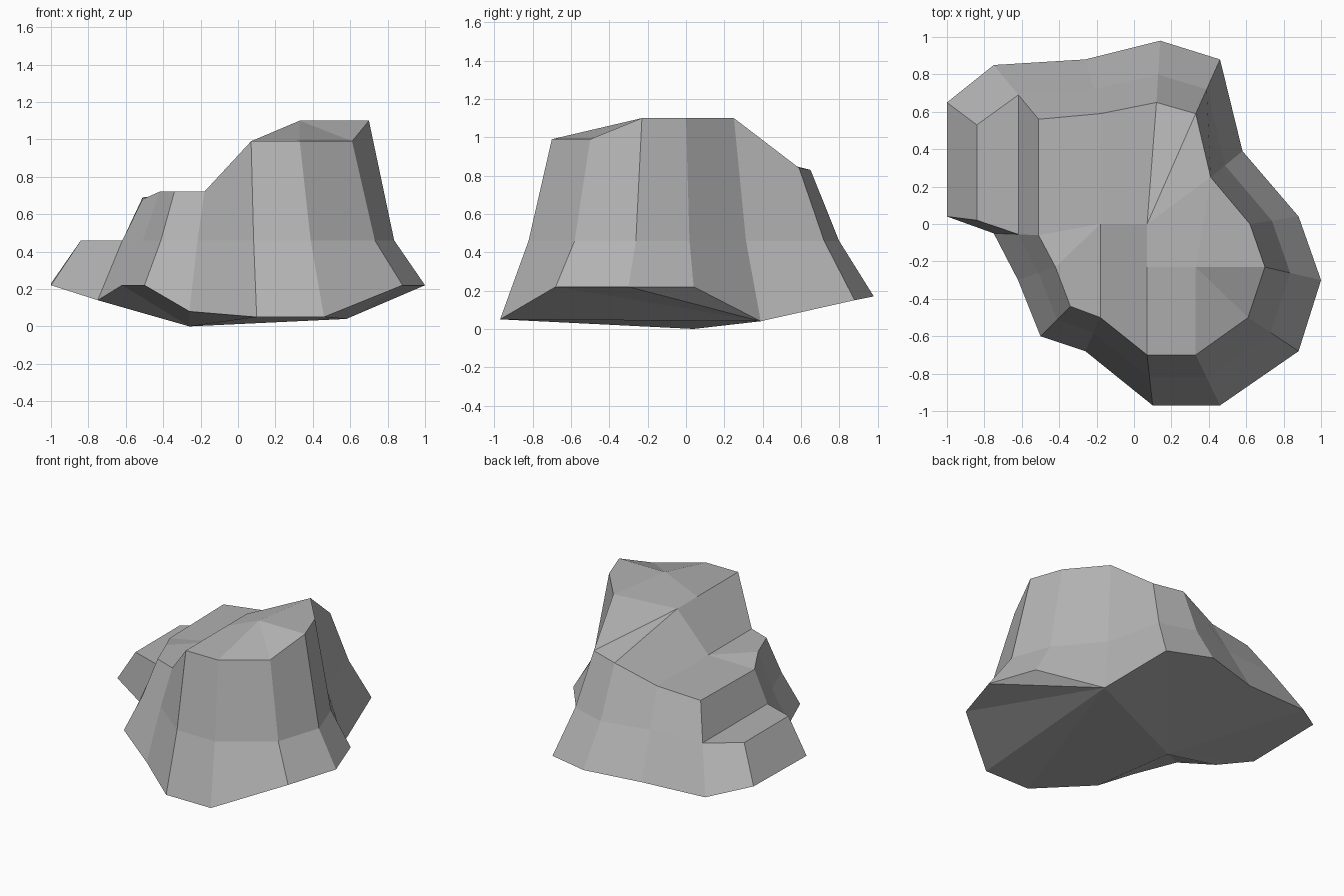
import bpy
import bmesh
from mathutils import Vector

default_cube = bpy.data.objects.get("Cube")
if default_cube:
    bpy.data.objects.remove(default_cube, do_unlink=True)


def make_material(name, colour):
    material = bpy.data.materials.new(name)
    material.use_nodes = True
    material.diffuse_color = colour
    shader = material.node_tree.nodes["Principled BSDF"]
    shader.inputs["Base Color"].default_value = colour
    shader.inputs["Roughness"].default_value = 1
    return material


# Facet line height and how far it sits from foot to rim
WAIST = .46
BLEND = .55

# Side ridges, clockwise from the back of the ledge: foot point, rim point
RIDGES = {
    "ledge_back": ((-.75, .85, .16), (-.51, .56, .69)),
    "back": ((-.26, .88, .15), (-.18, .59, .72)),
    "back_tip": ((.14, .98, .17), (.12, .65, .83)),
    "back_corner": ((.46, .88, .15), (.33, .59, .84)),
    "notch": ((.58, .39, .04), (.41, .25, 1.1)),
    "left_back": ((.88, .04, .22), (.62, 0, 1.1)),
    "left_tip": ((1, -.3, .22), (.7, -.23, 1.1)),
    "left_front": ((.88, -.68, .22), (.61, -.5, .99)),
    "front_left": ((.46, -.97, .05), (.33, -.7, .99)),
    "front_right": ((.1, -.97, .05), (.07, -.7, .99)),
    "shoulder": ((-.26, -.68, .08), (-.18, -.5, .72)),
    "right_corner": ((-.5, -.6, .22), (-.34, -.44, .72)),
    "right_side": ((-.62, -.3, .22), (-.42, -.23, .72)),
    "ledge_front": ((-.75, -.05, .14), (-.51, -.06, .68)),
}

# The low ledge stops at the waist: foot point, waist point
LEDGE = {
    "ledge_tip_front": ((-1, .04, .22), (-.84, .02, WAIST)),
    "ledge_tip_back": ((-1, .65, .23), (-.84, .53, WAIST)),
}

# Points inside the upper surface and under the rock
INNER = {
    "saddle": (-.18, 0, .72),
    "slope_back": (.07, 0, .99),
    "slope_front": (.07, -.23, .99),
    "peak": (.33, -.23, 1.1),
    "underside": (-.26, .04, 0),
}

# Upper facets, each named by its corner points
TOP_FACETS = (
    "saddle back ledge_back ledge_front",
    "saddle ledge_front right_side",
    "saddle right_side right_corner shoulder",
    "saddle shoulder front_right slope_front slope_back",
    "saddle slope_back back_tip back",
    "slope_back back_corner back_tip",
    "slope_back notch back_corner",
    "slope_back slope_front peak notch",
    "slope_front front_right front_left peak",
    "peak front_left left_front",
    "peak left_front left_tip",
    "peak left_tip left_back notch",
)

bm = bmesh.new()
foot, waist, rim = {}, {}, {}

for name, (low, high) in RIDGES.items():
    middle = Vector(low).lerp(Vector(high), BLEND)
    middle.z = WAIST
    foot[name] = bm.verts.new(low)
    waist[name] = bm.verts.new(middle)
    rim[name] = bm.verts.new(high)
for name, (low, high) in LEDGE.items():
    foot[name] = bm.verts.new(low)
    waist[name] = bm.verts.new(high)
for name, point in INNER.items():
    rim[name] = bm.verts.new(point)


def band(names, lower, upper):
    """Close a loop of quads between two outlines."""
    for a, b in zip(names, names[1:] + names[:1]):
        bm.faces.new((lower[a], lower[b], upper[b], upper[a]))


# Sloping sides and flat ledge
upper_loop = list(RIDGES)
full_loop = upper_loop + list(LEDGE)
band(full_loop, foot, waist)
band(upper_loop, waist, rim)
bm.faces.new([waist[n] for n in
              ("ledge_front", "ledge_tip_front", "ledge_tip_back", "ledge_back")])

# Stepped upper surface
for facet in TOP_FACETS:
    bm.faces.new([rim[n] for n in facet.split()])

# Underside: a fan from the notch and a fan from the lowest point
start, end = full_loop.index("notch"), full_loop.index("front_right")
left_feet = full_loop[start:end + 1]
right_feet = full_loop[end:] + full_loop[:start + 1]
for a, b in zip(left_feet[1:], left_feet[2:]):
    bm.faces.new((foot["notch"], foot[a], foot[b]))
for a, b in zip(right_feet, right_feet[1:]):
    bm.faces.new((rim["underside"], foot[a], foot[b]))
bm.faces.new((rim["underside"], foot["notch"], foot["front_right"]))

bmesh.ops.recalc_face_normals(bm, faces=bm.faces)
mesh = bpy.data.meshes.new("rock")
bm.to_mesh(mesh)
bm.free()
mesh.materials.append(make_material("stone grey", (.45, .45, .45, 1)))
rock = bpy.data.objects.new("rock", mesh)
bpy.context.collection.objects.link(rock)
